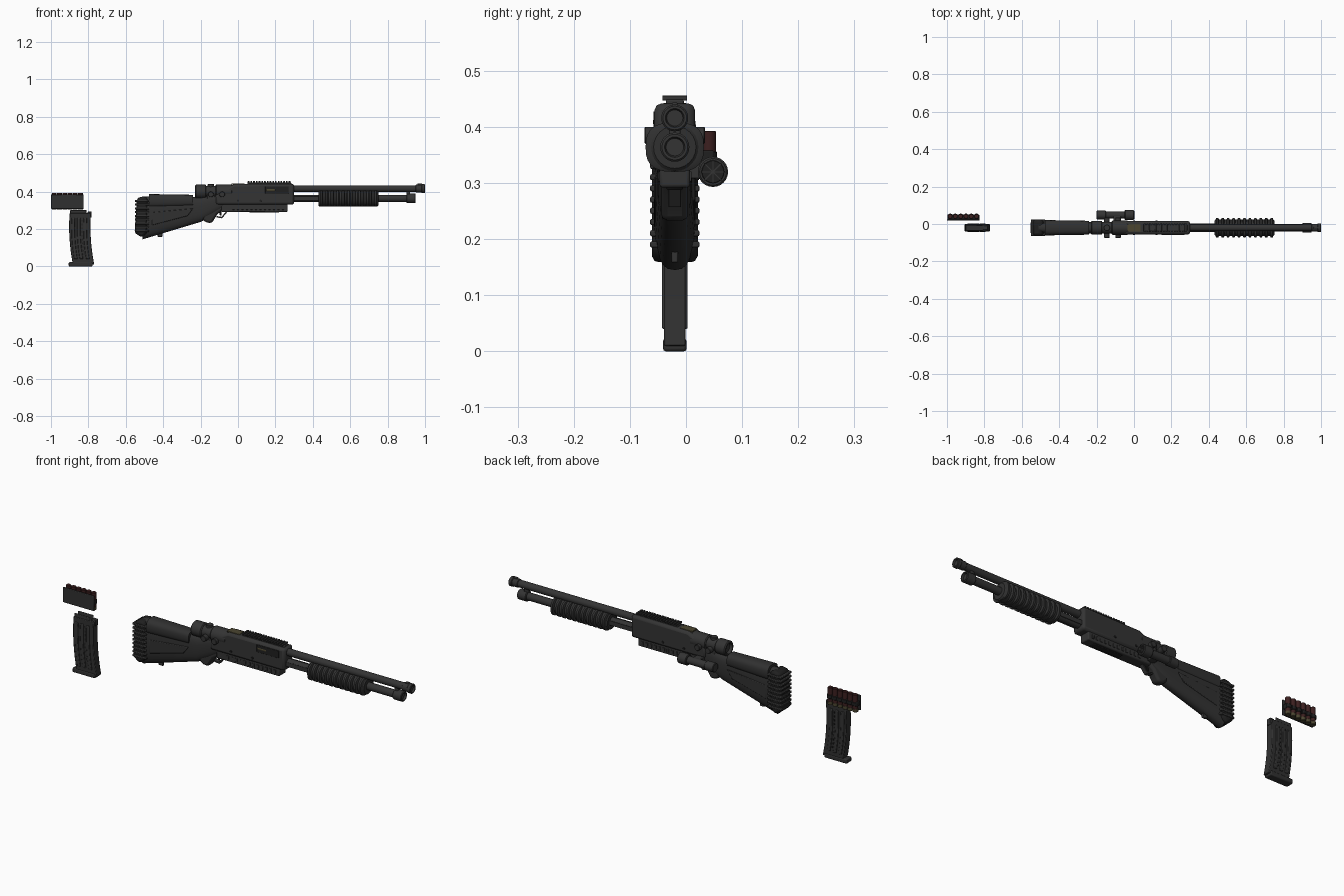
import bpy, bmesh, math

cube = bpy.data.objects.get("Cube")
if cube:
    bpy.data.objects.remove(cube, do_unlink=True)

# Shared reference lines
centre = -0.02
barrel_z, feed_z, sight_z, lamp_z = 0.416, 0.364, 0.4, 0.32
lamp_y, shell_y = 0.048, 0.041
sides = (-1, 1)


def material(name, red, green, blue):
    mat = bpy.data.materials.new(name)
    mat.use_nodes = True
    colour = (red, green, blue, 1)
    mat.diffuse_color = colour
    mat.node_tree.nodes["Principled BSDF"].inputs["Base Color"].default_value = colour
    return mat


metal = material("dark grey metal", *[0.034] * 3)
polymer = material("dark grey polymer", *[0.03] * 3)
black = material("near black", *[0.014] * 3)
brass = material("dull brass", 0.07, 0.06, 0.03)
maroon = material("dark maroon", 0.045, 0.014, 0.014)


def skin(name, rings, mat, bevel=0):
    """Bridge equal closed rings of points, cap both ends and round hard edges."""
    bm = bmesh.new()
    loops = [[bm.verts.new(point) for point in ring] for ring in rings]
    count = len(loops[0])
    for first, second in zip(loops, loops[1:]):
        for i in range(count):
            j = (i + 1) % count
            bm.faces.new((first[i], first[j], second[j], second[i]))
    bm.faces.new(loops[0])
    bm.faces.new(loops[-1])
    bmesh.ops.recalc_face_normals(bm, faces=bm.faces)
    mesh = bpy.data.meshes.new(name)
    bm.to_mesh(mesh)
    bm.free()
    mesh.materials.append(mat)
    part = bpy.data.objects.new(name, mesh)
    bpy.context.collection.objects.link(part)
    if bevel:
        modifier = part.modifiers.new("rounded edges", "BEVEL")
        modifier.width, modifier.segments = bevel, 2
        modifier.limit_method = "ANGLE"
    bpy.ops.object.select_all(action="DESELECT")
    part.select_set(True)
    bpy.context.view_layer.objects.active = part
    bpy.ops.object.shade_smooth_by_angle(angle=math.radians(35))
    return part


def slab(name, outline, mat, half=0.02, y=centre, bevel=0.003):
    """Extrude an outline in x and z to a half width either side of y."""
    rings = [[(x, y + side * half, z) for x, z in outline] for side in sides]
    return skin(name, rings, mat, bevel)


def box(name, x, z, mat, half=0.02, y=centre, bevel=0.003):
    """Rounded block between pairs of x and z limits."""
    outline = [(x[0], z[0]), (x[1], z[0]), (x[1], z[1]), (x[0], z[1])]
    return slab(name, outline, mat, half, y, bevel)


def tube(name, ends, radius, mat, x=0, y=centre, z=0, axis="X", hollow=False):
    """Chamfered cylinder along an axis; a hollow one has a recess in its far end."""
    start, end = ends
    chamfer = radius * math.copysign(0.12, end - start)
    profile = [(start, radius - abs(chamfer)), (start + chamfer, radius),
               (end - chamfer, radius), (end, radius - abs(chamfer))]
    if hollow:
        profile += [(end, radius * 0.7), (end - chamfer * 3, radius * 0.6)]
    rings = []
    for along, size in profile:
        ring = []
        for i in range(24):
            turn = math.tau * i / 24
            u, v = size * math.cos(turn), size * math.sin(turn)
            offset = {"X": (along, u, v), "Y": (u, along, v), "Z": (u, v, along)}[axis]
            ring.append((x + offset[0], y + offset[1], z + offset[2]))
        rings.append(ring)
    return skin(name, rings, mat)


def loft(name, stations, mat, power=2.7):
    """Squarish oval sections along x, each given as x, low z, high z and half width."""
    def shape(value):
        return math.copysign(abs(value) ** (2 / power), value)
    turns = [math.tau * i / 28 for i in range(28)]
    rings = [[(x, centre + half * shape(math.cos(turn)),
               (low + high) / 2 + (high - low) / 2 * shape(math.sin(turn))) for turn in turns]
             for x, low, high, half in stations]
    return skin(name, rings, mat)


# Barrel, flared muzzle and front sight
tube("barrel", (0.28, 0.97), 0.018, metal, z=barrel_z)
tube("muzzle_collar", (0.95, 0.99), 0.021, metal, z=barrel_z)
tube("muzzle", (0.98, 1), 0.024, metal, z=barrel_z, hollow=True)
box("front_sight", (0.96, 0.985), (barrel_z, 0.444), metal, half=0.005)

# Feed tube, its cap and the clamp to the barrel
tube("feed_tube", (0.28, 0.92), 0.019, metal, z=feed_z)
tube("feed_tube_cap", (0.9, 0.95), 0.026, metal, z=feed_z, hollow=True)
box("barrel_clamp", (0.9, 0.92), (feed_z, barrel_z), metal, half=0.01)

# Sliding fore grip with evenly spaced ribs
grip_start, grip_end, rib_count = 0.43, 0.75, 11
tube("fore_grip", (grip_start, grip_end), 0.043, polymer, z=feed_z)
pitch = (grip_end - grip_start) / rib_count
for i in range(rib_count):
    x = grip_start + pitch * (i + 0.2)
    loft("fore_grip_rib", [(x + pitch * step, feed_z - size * 0.85, feed_z + size * 0.85, size)
                           for step, size in ((0, 0.043), (0.15, 0.052),
                                              (0.5, 0.052), (0.65, 0.043))], polymer)
for side in sides:
    box("action_bar", (0.28, 0.45), (0.352, 0.376), metal, half=0.002, y=centre + side * 0.022)

# Receiver, ejection port with a loaded shell, and lower housing
receiver_half = 0.036
slab("receiver", [(-0.12, 0.33), (0.3, 0.33), (0.3, 0.442), (-0.02, 0.44), (-0.12, 0.39)],
     metal, receiver_half, bevel=0.012)
port_y = centre - receiver_half
box("ejection_port", (0.145, 0.27), (0.39, 0.428), black, half=0.002, y=port_y)
tube("port_shell", (0.15, 0.2), 0.011, brass, y=port_y + 0.008, z=0.409)
box("rear_insert", (-0.035, 0.035), (0.437, 0.443), brass, bevel=0.001)
box("lower_housing", (-0.09, 0.265), (0.292, 0.335), metal, half=0.027, bevel=0.005)
box("loading_gate", (0.06, 0.22), (0.288, 0.294), black, half=0.015)
for side in sides:
    for i in range(12):
        x = -0.03 + i * 0.024
        box("housing_rib", (x, x + 0.012), (0.303, 0.321), metal, half=0.03, bevel=0.001)
    for x in (0, 0.12):
        tube("receiver_pin", (0, side * 0.039), 0.006, black, x=x, z=0.352, axis="Y")

# Toothed top rail
box("top_rail", (0.05, 0.285), (0.438, 0.449), metal, half=0.016)
for i in range(16):
    x = 0.052 + i * 0.0146
    box("rail_tooth", (x, x + 0.009), (0.447, 0.456), metal, half=0.022, bevel=0.001)

# Shoulder stock, cheek rest and ribbed butt pad
loft("stock", [(-0.51, 0.145, 0.375, 0.038), (-0.3, 0.208, 0.372, 0.033),
               (-0.2, 0.238, 0.37, 0.031), (-0.14, 0.27, 0.385, 0.031),
               (-0.07, 0.315, 0.4, 0.03)], polymer)
loft("cheek_rest", [(-0.475, 0.31, 0.387, 0.041), (-0.24, 0.32, 0.383, 0.037)], polymer)
slab("butt_pad", [(-0.553, 0.18), (-0.515, 0.155), (-0.485, 0.18), (-0.482, 0.36),
                  (-0.5, 0.376), (-0.54, 0.366)], black, half=0.041, bevel=0.012)
for i in range(9):
    z = 0.185 + i * 0.02
    box("butt_pad_rib", (-0.552, -0.475), (z, z + 0.011), polymer, half=0.044)
for side in sides:
    slab("stock_panel", [(-0.46, 0.22), (-0.27, 0.27), (-0.24, 0.31), (-0.46, 0.29)],
         polymer, half=0.003, y=centre + side * 0.034)
box("sling_mount", (-0.43, -0.405), (0.158, 0.19), metal, half=0.006)

# Pistol grip, trigger guard and trigger
slab("pistol_grip", [(-0.19, 0.25), (-0.17, 0.235), (-0.14, 0.232), (-0.11, 0.28),
                     (-0.08, 0.3), (-0.08, 0.34), (-0.2, 0.34)],
     polymer, half=0.024, bevel=0.011)
slab("trigger_guard", [(-0.115, 0.262), (-0.085, 0.257), (-0.05, 0.3),
                       (-0.06, 0.3), (-0.088, 0.265), (-0.115, 0.27)],
     metal, half=0.011, bevel=0.001)
box("trigger", (-0.098, -0.088), (0.272, 0.3), black, half=0.004)

# Optical sight with eyepiece, turrets and mounts
tube("sight_body", (-0.2, -0.06), 0.031, metal, z=sight_z)
tube("sight_eyepiece", (-0.17, -0.23), 0.037, metal, z=sight_z, hollow=True)
tube("sight_front", (-0.12, -0.03), 0.038, metal, z=sight_z, hollow=True)
for x in (-0.145, -0.085):
    for side in sides:
        tube("sight_turret", (0, side * 0.054), 0.015, metal, x=x, z=sight_z - 0.015, axis="Y")
    box("sight_mount", (x - 0.02, x + 0.02), (0.34, sight_z), metal, half=0.026)
tube("sight_top_turret", (0, 0.04), 0.017, metal, x=-0.145, z=sight_z, axis="Z")

# Side lamp with a spoked lens and bracket
tube("lamp_body", (-0.16, -0.03), 0.019, metal, y=lamp_y, z=lamp_z)
tube("lamp_tail", (-0.15, -0.2), 0.023, metal, y=lamp_y, z=lamp_z)
tube("lamp_head", (-0.05, 0), 0.027, metal, y=lamp_y, z=lamp_z)
tube("lamp_lens", (-0.01, 0.001), 0.022, black, y=lamp_y, z=lamp_z)
for i in range(4):
    spoke = box("lamp_spoke", (-0.003, 0.003), (-0.022, 0.022), metal, half=0.001, y=0, bevel=0)
    spoke.location = (0, lamp_y, lamp_z)
    spoke.rotation_euler.x = math.pi * i / 4
box("lamp_bracket", (-0.11, -0.07), (0.308, 0.338), metal, half=0.03, y=lamp_y / 2)

# Separate curved magazine: body, ribs, slots, foot and feed lips
def magazine_edge(z):
    return -0.904 + 0.5 * (z - 0.2) ** 2 + 0.012 * (0.3 - z)


def magazine_strip(name, offset, width, low, high, mat, half):
    levels = [low + (high - low) * i / 8 for i in range(9)]
    back = [(magazine_edge(z) + offset, z) for z in levels]
    slab(name, back + [(x + width, z) for x, z in reversed(back)], mat, half)


magazine_strip("magazine_body", 0, 0.114, 0.01, 0.285, polymer, 0.019)
for offset in (0.012, 0.042, 0.076):
    magazine_strip("magazine_rib", offset, 0.018, 0.04, 0.26, metal, 0.023)
for i in range(10):
    z = 0.06 + i * 0.02
    x = magazine_edge(z) + 0.068
    box("magazine_slot", (x - 0.003, x + 0.003), (z, z + 0.009), black, bevel=0)
box("magazine_foot", (-0.905, -0.778), (0, 0.023), polymer, half=0.021, bevel=0.005)
for side in sides:
    box("feed_lip", (-0.897, -0.81), (0.27, 0.302), metal, half=0.003, y=centre + side * 0.014)
box("magazine_catch", (-0.805, -0.782), (0.262, 0.293), metal, half=0.012)

# Separate shell carrier: plate, band, loops and spare shells
box("carrier_plate", (-1, -0.825), (0.308, 0.385), polymer, half=0.004, y=0.022)
box("carrier_band", (-0.998, -0.827), (0.335, 0.358), black, half=0.013, y=0.037)
for i in range(6):
    for name, ends, radius, mat in (("spare_shell", (0.318, 0.393), 0.0125, maroon),
                                    ("shell_base", (0.305, 0.322), 0.0135, brass),
                                    ("carrier_loop", (0.337, 0.356), 0.0145, black)):
        tube(name, ends, radius, mat, x=-0.983 + i * 0.0282, y=shell_y, axis="Z")
